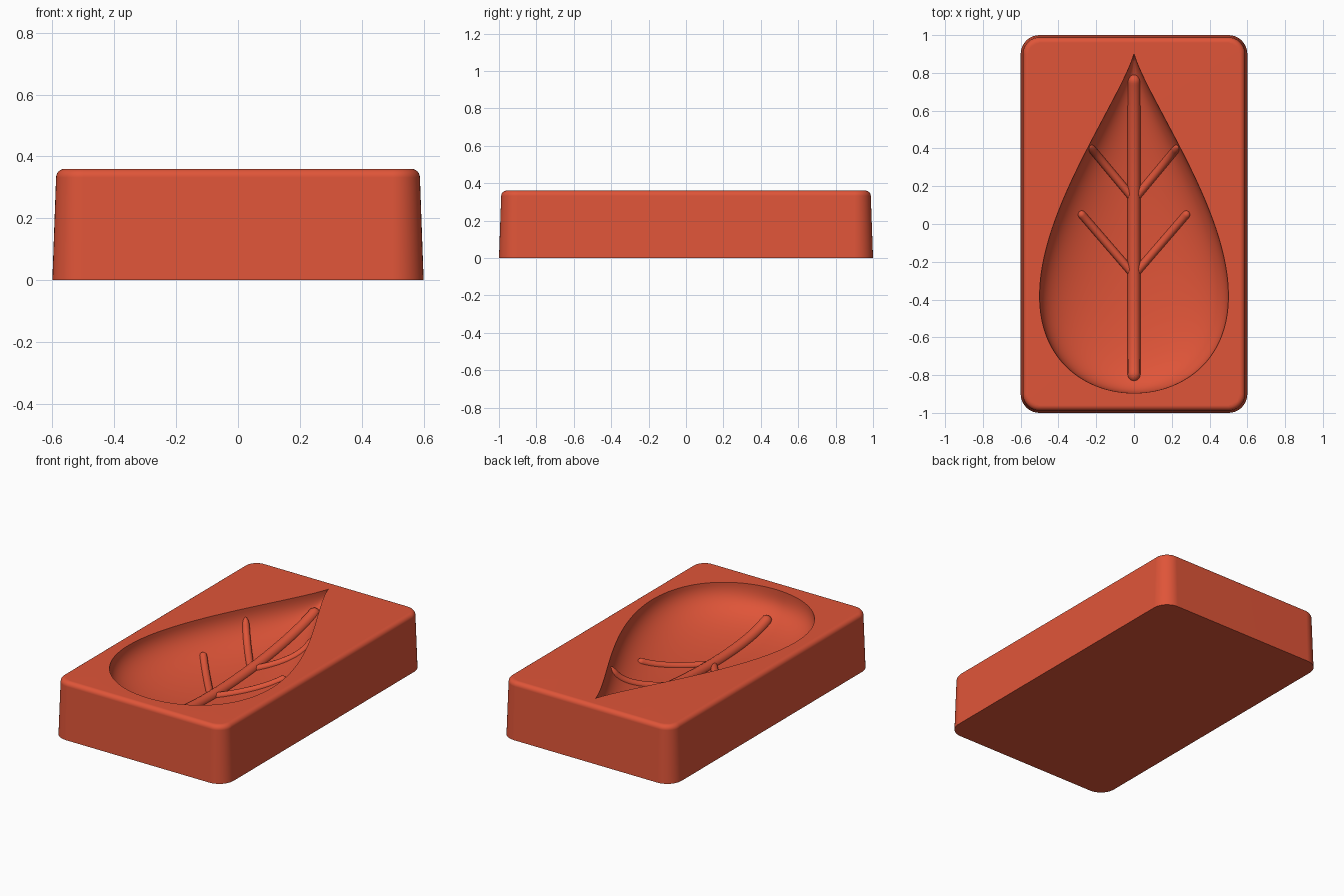
import bpy
import bmesh
from math import sin, cos, acos, pi, sqrt
from mathutils import Vector

cube = bpy.data.objects.get("Cube")
if cube:
    bpy.data.objects.remove(cube, do_unlink=True)

HEIGHT = 0.36
COLOR = (0.74, 0.09, 0.04, 1)
clay = bpy.data.materials.new("red_clay")
clay.use_nodes = True
clay.diffuse_color = COLOR
clay.node_tree.nodes["Principled BSDF"].inputs["Base Color"].default_value = COLOR


def leaf_width(t):
    """Half width of the teardrop outline, t = 0 at the tip, pi at the base."""
    return 0.712 * sin(t) * sin(t / 2) ** 1.5


def leaf_y(t):
    return 0.005 + 0.9 * cos(t)


def leaf_depth(t):
    return 0.265 * abs(sin(t)) ** 0.6 * sin(t / 2) ** 0.5


def floor_z(x, y):
    """Height of the bowl floor below a point."""
    t = acos(max(-1, min(1, (y - 0.005) / 0.9)))
    u = min(1, abs(x) / max(leaf_width(t), 1e-6))
    return HEIGHT - leaf_depth(t) * sqrt(1 - u * u) ** 0.85


def finish(obj, angle):
    bpy.ops.object.select_all(action="DESELECT")
    obj.select_set(True)
    bpy.context.view_layer.objects.active = obj
    bpy.ops.object.shade_smooth_by_angle(angle=angle)


def rounded_ring(bm, inset, z, steps=10):
    """Rounded rectangle of vertices, anticlockwise."""
    r = 0.1 - inset
    ring = []
    for q, (sx, sy) in enumerate([(1, 1), (-1, 1), (-1, -1), (1, -1)]):
        for i in range(steps + 1):
            a = (q + i / steps) * pi / 2
            ring.append(bm.verts.new((sx * 0.5 + r * cos(a), sy * 0.9 + r * sin(a), z)))
    return ring


def build_block():
    bm = bmesh.new()

    # tapered outer walls with a rounded upper edge
    levels = [(0, 0)]
    for i in range(7):
        a = i / 6 * pi / 2
        levels.append((0.012 + 0.028 * (1 - cos(a)), HEIGHT - 0.028 * (1 - sin(a))))
    rings = [rounded_ring(bm, inset, z) for inset, z in levels]
    n = len(rings[0])
    for low, high in zip(rings, rings[1:]):
        for i in range(n):
            j = (i + 1) % n
            bm.faces.new((low[i], low[j], high[j], high[i]))
    bm.faces.new(list(reversed(rings[0])))

    # leaf-shaped bowl
    rows, cols = 96, 48
    grid = []
    for r in range(rows + 1):
        t = r / rows * pi
        row = []
        for c in range(cols + 1):
            p = (c / cols - 0.5) * pi
            z = HEIGHT - leaf_depth(t) * abs(cos(p)) ** 0.85
            row.append(bm.verts.new((leaf_width(t) * sin(p), leaf_y(t), z)))
        grid.append(row)
    for a, b in zip(grid, grid[1:]):
        for c in range(cols):
            bm.faces.new((a[c], b[c], b[c + 1], a[c + 1]))
    bmesh.ops.remove_doubles(bm, verts=bm.verts, dist=1e-5)

    # flat top between the outer edge and the bowl rim
    rim = [e for e in bm.edges if e.is_boundary]
    bmesh.ops.triangle_fill(bm, use_beauty=True, use_dissolve=False,
                            edges=rim, normal=(0, 0, 1))
    bmesh.ops.recalc_face_normals(bm, faces=bm.faces)

    mesh = bpy.data.meshes.new("leaf_dish_block")
    bm.to_mesh(mesh)
    bm.free()
    mesh.materials.append(clay)
    obj = bpy.data.objects.new("leaf_dish_block", mesh)
    bpy.context.collection.objects.link(obj)
    finish(obj, 0.5)
    weighted = obj.modifiers.new("even_normals", "WEIGHTED_NORMAL")
    weighted.keep_sharp = True


def build_vein(name, start, end, radius):
    """Round-ended tube lying along the bowl floor."""
    a, b = Vector(start), Vector(end)
    length = (b - a).length
    curve = bpy.data.curves.new(name, "CURVE")
    curve.dimensions = "3D"
    curve.bevel_depth = radius
    curve.bevel_resolution = 5
    curve.use_fill_caps = True
    count = 64
    line = curve.splines.new("POLY")
    line.points.add(count)
    for i, point in enumerate(line.points):
        f = (1 - cos(i / count * pi)) / 2
        x, y = a.lerp(b, f)
        z = min(floor_z(x, y), HEIGHT - radius)
        point.co = (x, y, z, 1)
        s = min(1, min(f, 1 - f) * length / radius)
        point.radius = max(0.02, sqrt(1 - (1 - s) ** 2))
    obj = bpy.data.objects.new(name, curve)
    bpy.context.collection.objects.link(obj)
    curve.materials.append(clay)
    bpy.ops.object.select_all(action="DESELECT")
    obj.select_set(True)
    bpy.context.view_layer.objects.active = obj
    bpy.ops.object.convert(target="MESH")
    finish(bpy.context.object, 0.9)


build_block()

# raised veins
build_vein("middle_vein", (0, -0.83), (0, 0.79), 0.034)
for side, sx in (("left", 1), ("right", -1)):
    build_vein("upper_vein_" + side, (0, 0.13), (sx * 0.235, 0.41), 0.022)
    build_vein("lower_vein_" + side, (0, -0.27), (sx * 0.29, 0.065), 0.022)
